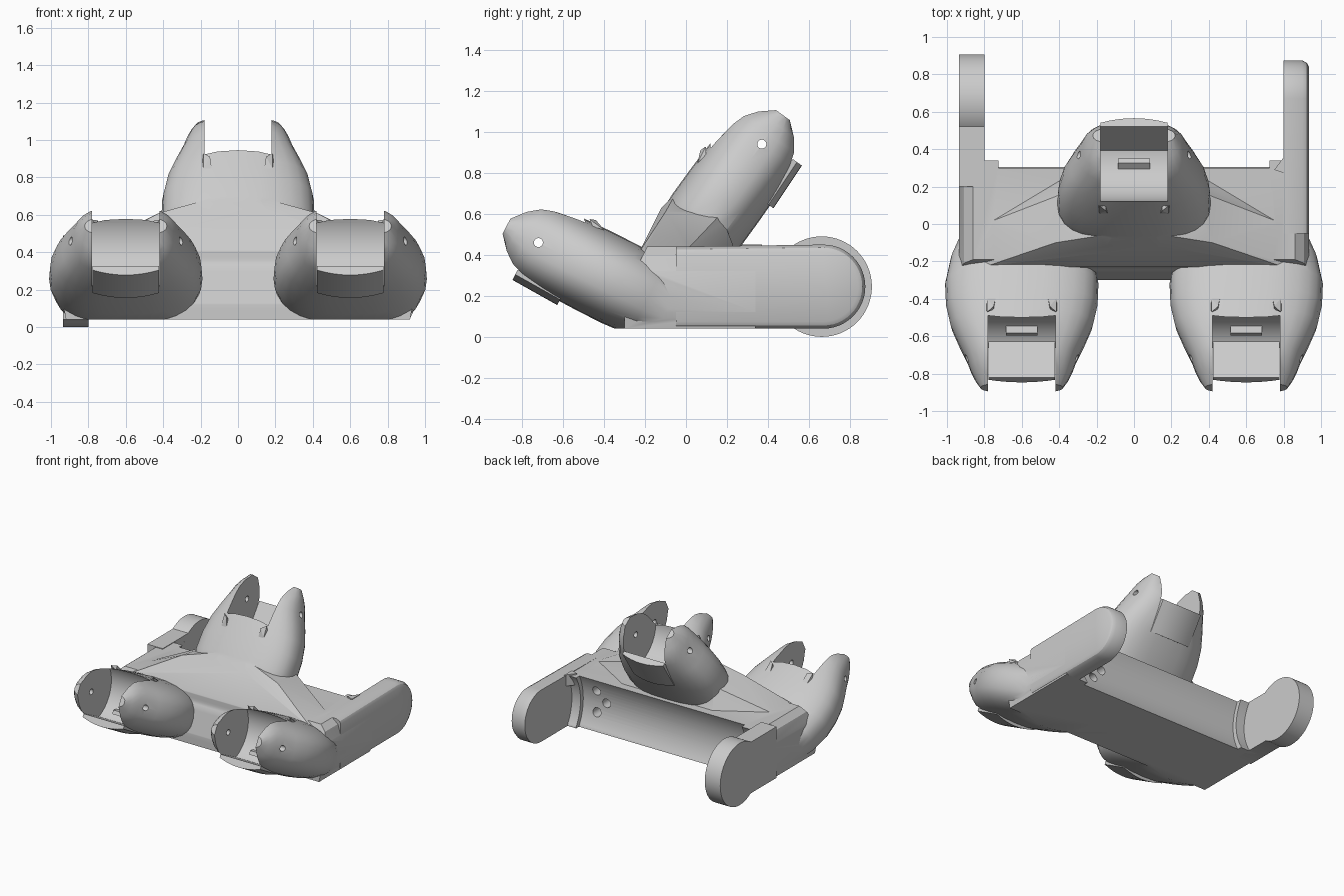
import bpy, bmesh, math
from mathutils import Matrix, Vector

if "Cube" in bpy.data.objects:
    bpy.data.objects.remove(bpy.data.objects["Cube"])


def finish(bm, name):
    bmesh.ops.recalc_face_normals(bm, faces=bm.faces)
    me = bpy.data.meshes.new(name)
    bm.to_mesh(me)
    bm.free()
    ob = bpy.data.objects.new(name, me)
    bpy.context.collection.objects.link(ob)
    return ob


def hull(name, pts):
    bm = bmesh.new()
    for p in pts:
        bm.verts.new(p)
    r = bmesh.ops.convex_hull(bm, input=bm.verts)
    loose = [v for v in bm.verts if not v.link_faces]
    bmesh.ops.delete(bm, geom=loose, context='VERTS')
    bmesh.ops.dissolve_limit(bm, angle_limit=0.01, verts=bm.verts, edges=bm.edges)
    return finish(bm, name)


def box(name, x0, x1, y0, y1, z0, z1):
    return hull(name, [(x, y, z) for x in (x0, x1) for y in (y0, y1) for z in (z0, z1)])


def cyl(name, centre, r, length, axis='Y', seg=48):
    # axis is the rotation axis: 'Y' gives a cylinder along x, 'X' one along y
    bm = bmesh.new()
    m = Matrix.Translation(centre) @ Matrix.Rotation(math.pi / 2, 4, axis)
    bmesh.ops.create_cone(bm, cap_ends=True, segments=seg, radius1=r, radius2=r,
                          depth=length, matrix=m)
    return finish(bm, name)


def boolean(ob, other, op):
    m = ob.modifiers.new("bool", 'BOOLEAN')
    m.operation, m.object, m.solver = op, other, 'EXACT'
    bpy.context.view_layer.objects.active = ob
    bpy.ops.object.modifier_apply(modifier=m.name)
    bpy.data.objects.remove(other)


def smooth(ob, deg=32):
    bpy.ops.object.select_all(action='DESELECT')
    ob.select_set(True)
    bpy.context.view_layer.objects.active = ob
    bpy.ops.object.shade_smooth_by_angle(angle=math.radians(deg))


# Limb sections: distance behind the pin, half width, half height
SECTIONS = [(-.175, .22, .06), (-.12, .25, .135), (-.06, .275, .18), (0, .295, .197),
            (.1, .34, .203), (.2, .38, .208), (.32, .405, .21), (.45, .41, .21),
            (.6, .38, .2), (.75, .32, .17)]


class Pose:
    """Limb frame: pin position, outward direction d, and n pointing away from the lip."""
    def __init__(self, cx, y, z, deg, side):
        a = math.radians(deg)
        self.p = Vector((cx, y, z))
        self.d = Vector((0, math.cos(a), math.sin(a)))
        self.n = Vector((0, -math.sin(a), math.cos(a))) * side

    def at(self, x, s, n):
        return self.p + Vector((x, 0, 0)) - self.d * s + self.n * n


POSES = [Pose(-.6, -.72, .46, 153, -1), Pose(.6, -.72, .46, 153, -1),
         Pose(0, .37, .94, 54, 1)]


def limb(pose, seg=28):
    bm = bmesh.new()
    rings = []
    for s, hw, hh in SECTIONS:
        ring = []
        for i in range(seg):
            a = 2 * math.pi * i / seg
            c, sn = math.cos(a), math.sin(a)
            e = 2 / 2.5
            ring.append(bm.verts.new(pose.at(hw * math.copysign(abs(c) ** e, c), s,
                                             hh * math.copysign(abs(sn) ** e, sn))))
        rings.append(ring)
    for a, b in zip(rings, rings[1:]):
        for i in range(seg):
            j = (i + 1) % seg
            bm.faces.new((a[i], a[j], b[j], b[i]))
    bm.faces.new(rings[0])
    bm.faces.new(rings[-1])
    return finish(bm, "limb")


# Central slab with chamfered shoulders
body = hull("body", [(sx * x, y, z) for sx in (-1, 1) for x, z, y0 in
                     ((.92, .04, -.3), (.935, .12, -.3), (.935, .32, -.25), (.91, .4, -.21), (.86, .44, -.19))
                     for y in (y0, .34)])

# Sloping web from the shoulders up to the upper limb
web = hull("web", [(sx * x, y, z) for sx in (-1, 1) for x, y, z in
                   ((.8, -.23, .41), (.8, .0, .42), (.42, -.1, .61), (.15, -.12, .63),
                    (.36, .17, .6), (.4, .24, .42), (.1, -.05, .7), (.3, -.24, .2), (.3, .2, .2))])
boolean(body, web, 'UNION')
for p in POSES:
    boolean(body, limb(p), 'UNION')

# Flat underside
boolean(body, box("cut", -2, 2, -2, 2, -1, .04), 'DIFFERENCE')

# Cylindrical recess across the back, with a tighter collar at each end
boolean(body, cyl("cut", (0, .66, .245), .41, 1.45, seg=96), 'DIFFERENCE')
boolean(body, cyl("cut", (0, .66, .245), .375, 1.6, seg=96), 'DIFFERENCE')

# Screw holes in the recess
for x, z in ((.6, .34), (.52, .26), (.6, .17)):
    boolean(body, cyl("cut", (x, .25, z), .035, .2, 'X', 20), 'DIFFERENCE')

# Hinge sockets and pin holes
for p in POSES:
    boolean(body, cyl("cut", p.p, .25, .36, seg=64), 'DIFFERENCE')
    boolean(body, cyl("cut", p.p, .022, .9, seg=16), 'DIFFERENCE')
smooth(body)

# Lip, floor ledge and stop wedges of each socket
for k, p in enumerate(POSES):
    n = str(k + 1)
    w = .178
    lip = hull("socket_lip_" + n, [p.at(x, s, h - .03 * (1 - (x / w) ** 2)) for i in range(9)
               for x in [w * (i / 4 - 1)] for s, h in ((-.03, -.165), (-.03, -.19), (.22, -.165), (.22, -.2))])
    smooth(lip)
    hull("socket_ledge_" + n, [p.at(x, s, h) for x in (-.085, .085)
                               for s, h in ((.2, -.12), (.3, -.12), (.2, -.09), (.3, -.06))])
    for sx, tag in ((-1, "left"), (1, "right")):
        hull("stop_wedge_%s_%s" % (tag, n), [p.at(sx * x, s, h) for x, s, h in
             ((.15, .2, .225), (.185, .26, .2), (.185, .17, .215), (.14, .26, .2),
              (.15, .2, .19), (.19, .2, .19))])

# Right arm: rounded bar with a chamfered outer edge
pts = []
for x, r in ((.8, .205), (.9, .205), (.925, .19), (.935, .17)):
    for i in range(25):
        a = math.pi * (i / 24 - .5)
        pts.append((x, .67 + r * math.cos(a), .245 + r * math.sin(a)))
    pts += [(x, -.05, .245 - r), (x, -.05, .245 + r - .01)]
smooth(hull("right_arm", pts))

# Left arm: flat neck and larger disc
left = box("left_arm", -.935, -.8, .2, .66, .04, .445)
boolean(left, cyl("disc", (-.8675, .662, .245), .245, .1352, seg=64), 'UNION')
smooth(left)

# Corner gusset by the right arm
hull("corner_gusset", [(x, y, z) for x, y in ((.75, .29), (.81, .37), (.81, .27)) for z in (.36, .45)])
